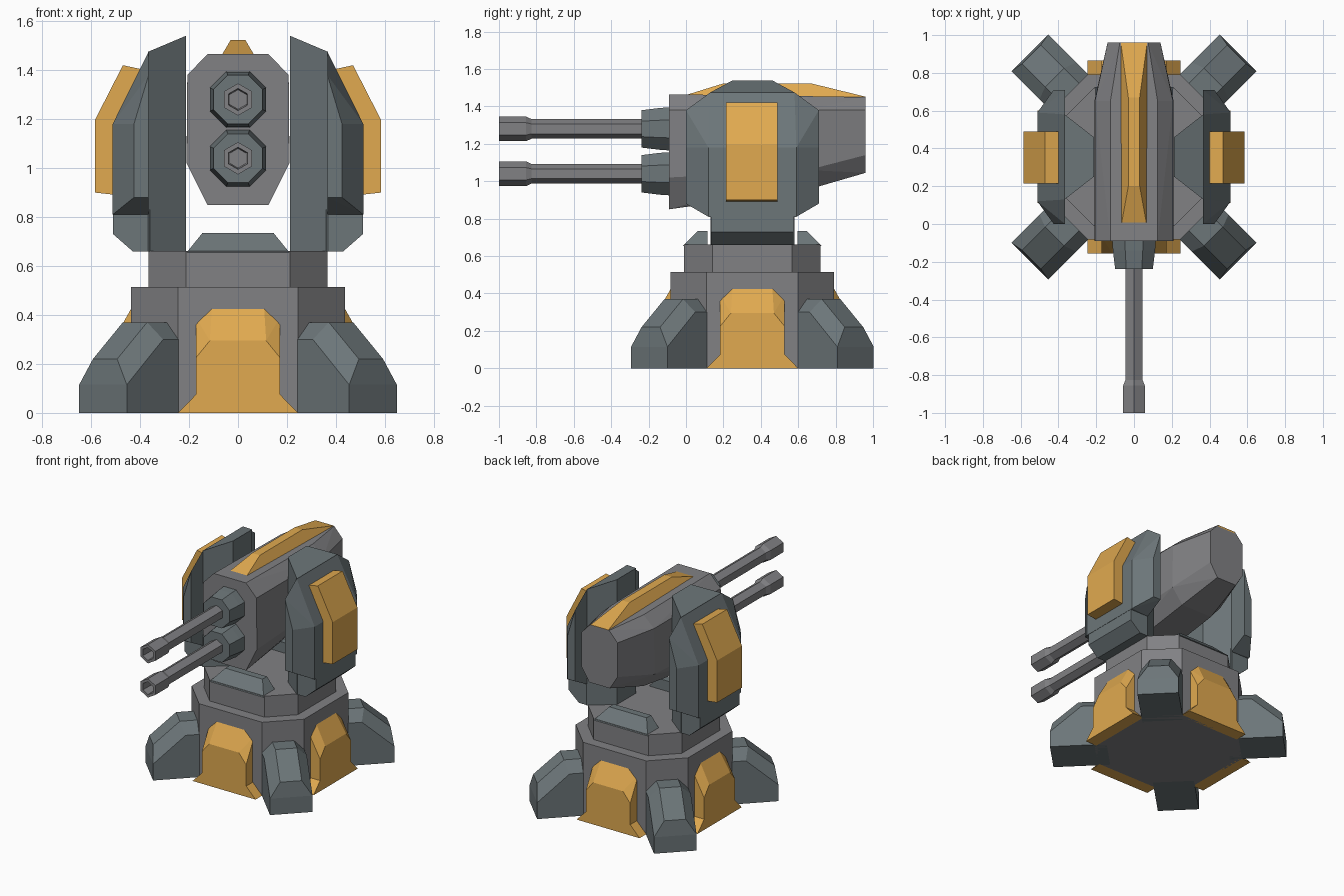
import bpy, bmesh
from math import sin, cos, pi
from mathutils import Matrix, Vector

if "Cube" in bpy.data.objects:
    bpy.data.objects.remove(bpy.data.objects["Cube"])

CY = 0.355  # turning axis of the turret along y


def material(name, rgb):
    m = bpy.data.materials.new(name)
    m.diffuse_color = (*rgb, 1)
    m.use_nodes = True
    m.node_tree.nodes["Principled BSDF"].inputs["Base Color"].default_value = m.diffuse_color
    return m


ORANGE = material("orange", (0.75, 0.40, 0.08))
STEEL = material("steel", (0.15, 0.18, 0.19))
GREY = material("grey", (0.22, 0.22, 0.23))


def finish(name, bm, mat):
    bmesh.ops.recalc_face_normals(bm, faces=bm.faces)
    mesh = bpy.data.meshes.new(name)
    bm.to_mesh(mesh)
    bm.free()
    mesh.materials.append(mat)
    ob = bpy.data.objects.new(name, mesh)
    bpy.context.collection.objects.link(ob)
    return ob


def hull(name, pts, mat, matrix=Matrix()):
    """Convex solid around the points, flat regions merged."""
    bm = bmesh.new()
    for p in dict.fromkeys(pts):
        bm.verts.new(matrix @ Vector(p))
    bmesh.ops.convex_hull(bm, input=bm.verts)
    bmesh.ops.delete(bm, geom=[v for v in bm.verts if not v.link_faces], context='VERTS')
    bmesh.ops.dissolve_limit(bm, angle_limit=0.02, verts=bm.verts, edges=bm.edges)
    return finish(name, bm, mat)


def mirror_x(pts):
    return [(s * x, y, z) for x, y, z in pts for s in (1, -1)]


def mirror_y(pts, c=CY):
    return [(x, c + s * (y - c), z) for x, y, z in pts for s in (1, -1)]


def octagon_tier(name, half, facet, z0, z1):
    pts = [(sx * a, CY + sy * b, z) for a, b in ((half, facet), (facet, half))
           for sx in (1, -1) for sy in (1, -1) for z in (z0, z1)]
    return hull(name, pts, GREY)


def tube(name, profile, n, z, mat, turn=0.0):
    """Rings of n sides along y from (y, radius) pairs."""
    bm = bmesh.new()
    rings = [[bm.verts.new((r * sin(2 * pi * i / n + turn), y, z + r * cos(2 * pi * i / n + turn)))
              for i in range(n)] for y, r in profile]
    for a, b in zip(rings, rings[1:]):
        for i in range(n):
            bm.faces.new((a[i], a[(i + 1) % n], b[(i + 1) % n], b[i]))
    bm.faces.new(rings[0])
    bm.faces.new(rings[-1])
    return finish(name, bm, mat)


# Pedestal
octagon_tier("pedestal_base", 0.437, 0.245, 0, 0.515)
octagon_tier("pedestal_collar", 0.365, 0.213, 0.50, 0.662)

# Diagonal feet and orange armour panels, modelled towards -y and turned
foot = mirror_x([(0.1375, y, z) for y, z in
                 ((-0.4, 0), (-0.78, 0), (-0.78, 0.115), (-0.57, 0.30), (-0.4, 0.30))] +
                [(0.07, y, z) for y, z in ((-0.768, 0.22), (-0.595, 0.37), (-0.4, 0.37))])
panel = mirror_x([(0.172, -0.51, 0), (0.172, -0.51, 0.225), (0.115, -0.51, 0.295),
                  (0.172, -0.42, 0), (0.172, -0.42, 0.39), (0.105, -0.42, 0.455)])
skirt = mirror_x([(x, y, z) for x, z in ((0.245, 0), (0.172, 0.075)) for y in (-0.51, -0.42)])
for i in range(4):
    base = Matrix.Translation((0, CY, 0))
    hull(f"foot_{i}", foot, STEEL, base @ Matrix.Rotation(pi / 4 + i * pi / 2, 4, 'Z'))
    turn = base @ Matrix.Rotation(i * pi / 2, 4, 'Z')
    hull(f"armour_panel_{i}", panel, ORANGE, turn)
    hull(f"panel_skirt_{i}", skirt, ORANGE, turn)

# Low blocks on the deck, front and back
block = mirror_x([(0.21, -0.37, 0.655), (0.145, -0.29, 0.735),
                  (0.21, -0.24, 0.655), (0.145, -0.24, 0.735)])
for i, label in enumerate(("front", "back")):
    hull(f"deck_block_{label}", block, STEEL,
         Matrix.Translation((0, CY, 0)) @ Matrix.Rotation(i * pi, 4, 'Z'))

# Side arms with shields, mirrored left and right
arm = mirror_y([(0.213, 0.25, 0.66), (0.213, 0.25, 1.54), (0.367, 0.13, 0.66), (0.367, 0.13, 1.475)])
bracket = [(x, y, z) for y in (0.135, 0.575)
           for x, z in ((0.36, 0.66), (0.43, 0.66), (0.51, 0.73), (0.51, 0.83), (0.36, 0.83))]
shield = mirror_y([(0.365, 0, 0.88), (0.365, 0, 1.38), (0.365, 0.13, 1.475), (0.365, 0.13, 0.81),
                   (0.425, 0, 0.88), (0.425, 0, 1.18), (0.512, 0.12, 0.81), (0.512, 0.12, 1.18)])
plate = [(x, y, z) for y in (0.215, 0.49)
         for x, z in ((0.45, 0.885), (0.585, 0.90), (0.585, 1.195), (0.47, 1.42), (0.40, 1.405))]
for label, s in (("right", 1), ("left", -1)):
    flip = Matrix.Diagonal((s, 1, 1, 1))
    hull(f"arm_{label}", arm, STEEL, flip)
    hull(f"arm_bracket_{label}", bracket, STEEL, flip)
    hull(f"shield_{label}", shield, STEEL, flip)
    hull(f"shield_plate_{label}", plate, ORANGE, flip)

# Gun head: cross-sections from front to back
head = []
for y, corners in ((-0.09, ((0.125, 0.85), (0.21, 1.02), (0.207, 1.38), (0.125, 1.465))),
                   (0.65, ((0.125, 0.955), (0.21, 1.06), (0.207, 1.38), (0.125, 1.455))),
                   (0.96, ((0.08, 1.045), (0.14, 1.14), (0.14, 1.38), (0.075, 1.45)))):
    head += [(x, y, z) for x, z in corners]
hull("gun_head", mirror_x(head), GREY)

# Orange ridge along the top
hull("top_ridge", mirror_x([(0.07, -0.02, 1.44), (0.07, 0.96, 1.44), (0.07, -0.02, 1.455),
                            (0.07, 0.96, 1.452), (0.03, 0.2, 1.523), (0.03, 0.67, 1.523)]), ORANGE)

# Twin guns: eight-sided collars, six-sided barrels with hollow muzzles
for label, z in (("lower", 1.04), ("upper", 1.28)):
    tube(f"gun_collar_{label}", [(-0.06, 0.127), (-0.14, 0.121), (-0.238, 0.108)], 8, z, STEEL, pi / 8)
    tube(f"gun_barrel_{label}", [(-0.2, 0.052), (-0.825, 0.052), (-0.855, 0.066), (-1.0, 0.066),
                                 (-1.0, 0.045), (-0.9, 0.04)], 6, z, GREY)
